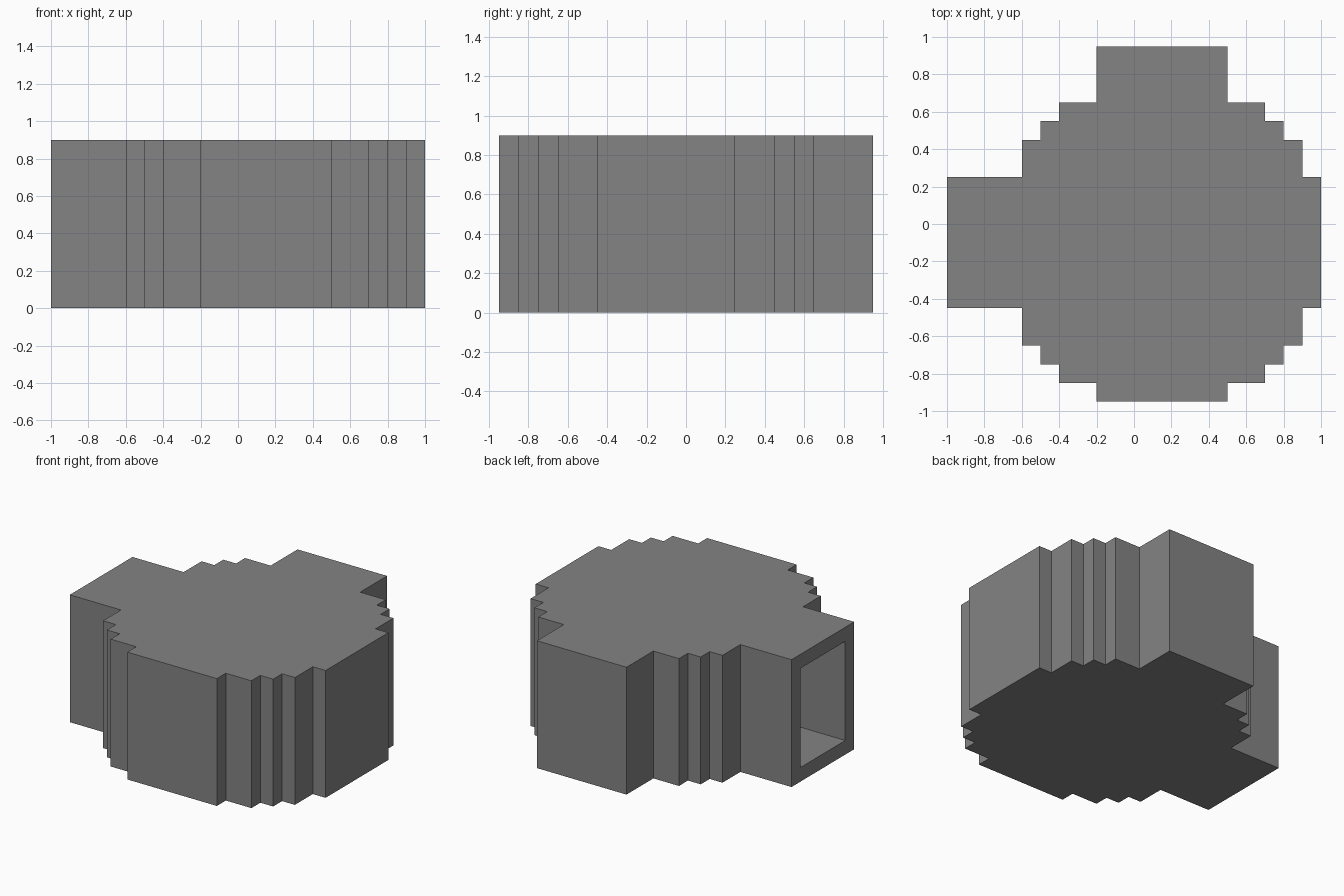
import bpy
import bmesh
from mathutils import Vector

HEIGHT = 0.9
WALL = 0.1
CENTRE = Vector((0.15, -0.1))
# One quarter of the stepped round outline
STEPS = [(.85, .35), (.75, .35), (.75, .55), (.65, .55), (.65, .65),
         (.55, .65), (.55, .75), (.35, .75), (.35, .85)]

cube = bpy.data.objects.get("Cube")
if cube:
    bpy.data.objects.remove(cube, do_unlink=True)

stone = bpy.data.materials.new("stone_grey")
stone.use_nodes = True
stone.diffuse_color = (0.23, 0.23, 0.23, 1)
stone.node_tree.nodes["Principled BSDF"].inputs["Base Color"].default_value = (0.23, 0.23, 0.23, 1)


def outline(reach, inset):
    """Turn the quarter four times; reach lengthens the +x, +y, -x, -y arms."""
    points = []
    for turn in range(4):
        quarter = [Vector(p) - Vector((inset, inset)) for p in STEPS]
        quarter[0].x += reach[turn]
        quarter[-1].y += reach[(turn + 1) % 4]
        for p in quarter:
            for _ in range(turn):
                p = Vector((-p.y, p.x))
            points.append(p + CENTRE)
    return points


def prism(name, points, bottom, top):
    bm = bmesh.new()
    base = bm.faces.new([bm.verts.new((p.x, p.y, bottom)) for p in points])
    rise = bmesh.ops.extrude_face_region(bm, geom=[base])["geom"]
    verts = [v for v in rise if isinstance(v, bmesh.types.BMVert)]
    bmesh.ops.translate(bm, verts=verts, vec=(0, 0, top - bottom))
    bmesh.ops.recalc_face_normals(bm, faces=bm.faces)
    mesh = bpy.data.meshes.new(name)
    bm.to_mesh(mesh)
    bm.free()
    mesh.materials.append(stone)
    obj = bpy.data.objects.new(name, mesh)
    bpy.context.collection.objects.link(obj)
    return obj


# Stepped chamber with a closed back arm and an open side arm
chamber = prism("chamber", outline((0, .2, .3, 0), 0), 0, HEIGHT)

# Hollow inside, running out through the end of the side arm
cavity = prism("cavity_cutter", outline((0, .2, .6, 0), WALL), WALL, HEIGHT - WALL)
cavity.hide_render = True
cavity.hide_viewport = True

hollow = chamber.modifiers.new("hollow", "BOOLEAN")
hollow.operation = "DIFFERENCE"
hollow.solver = "EXACT"
hollow.object = cavity
